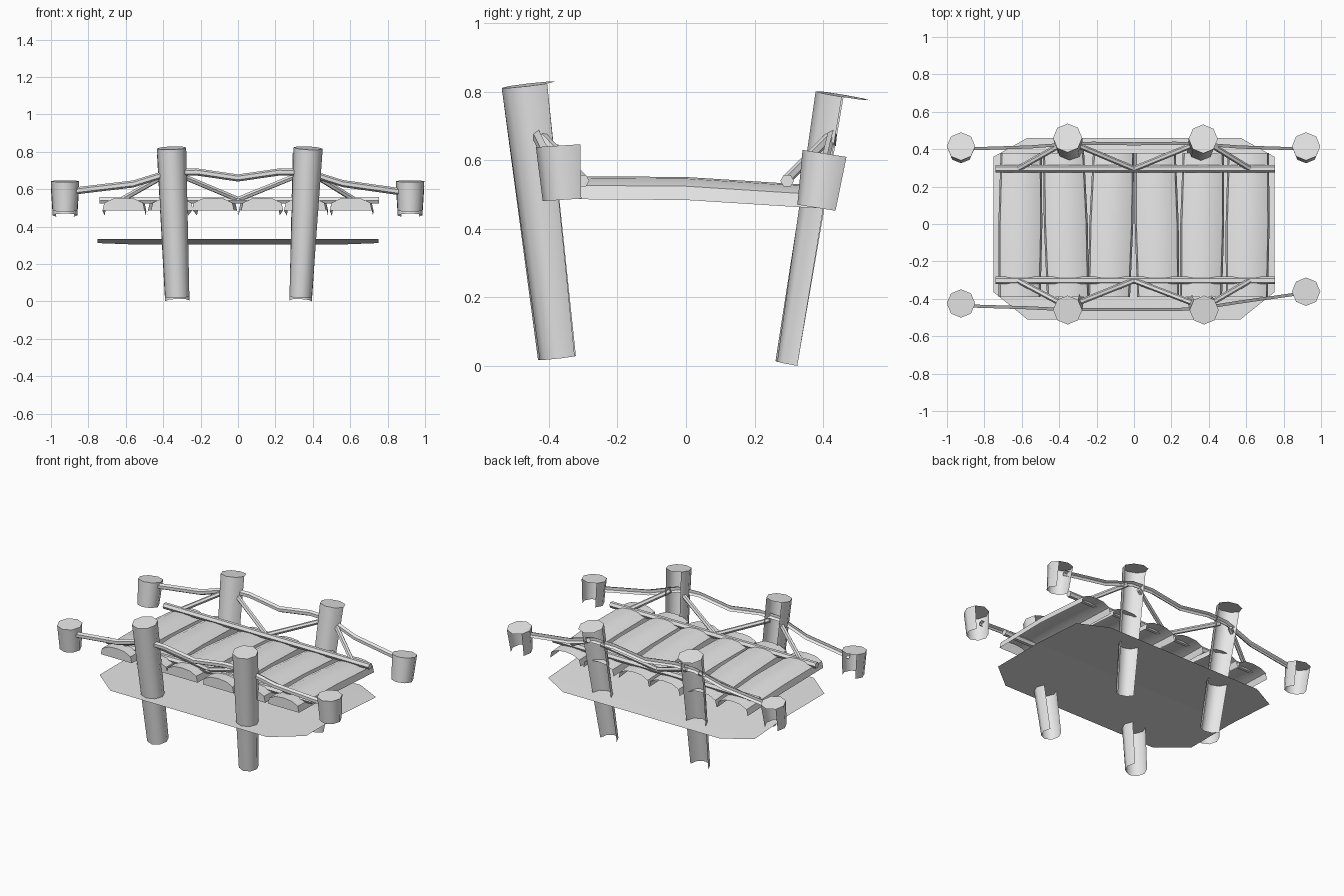
import bpy, bmesh, math
from mathutils import Vector

if "Cube" in bpy.data.objects:
    bpy.data.objects.remove(bpy.data.objects["Cube"])

COLOUR = (0.8, 0.8, 0.8, 1)
pale = bpy.data.materials.new("pale_grey")
pale.use_nodes = True
pale.diffuse_color = COLOUR
pale.node_tree.nodes["Principled BSDF"].inputs["Base Color"].default_value = COLOUR


def finish(name, bm, smooth=True):
    mesh = bpy.data.meshes.new(name)
    bm.to_mesh(mesh)
    bm.free()
    mesh.materials.append(pale)
    obj = bpy.data.objects.new(name, mesh)
    bpy.context.collection.objects.link(obj)
    if smooth:
        bpy.ops.object.select_all(action='DESELECT')
        obj.select_set(True)
        bpy.context.view_layer.objects.active = obj
        bpy.ops.object.shade_smooth_by_angle(angle=math.radians(50))
    return obj


def loft(bm, rings, closed=False):
    """Skin a list of point rings and return their vertices."""
    rows = [[bm.verts.new(p) for p in ring] for ring in rings]
    n = len(rows[0])
    for a, b in zip(rows, rows[1:]):
        for i in range(n if closed else n - 1):
            j = (i + 1) % n
            bm.faces.new((a[i], a[j], b[j], b[i]))
    return rows


def ring(centre, axis, radius, sides, first, last):
    """Corners first..last of a polygon across the axis; corner 0 is at +x."""
    u = (Vector((1, 0, 0)) - axis * axis.x).normalized()
    v = axis.cross(u)
    return [centre + radius * (u * math.cos(k * math.tau / sides) + v * math.sin(k * math.tau / sides))
            for k in range(first, last + 1)]


def post(name, bottom, top, r0, r1, first, last):
    """Tapered eight-sided stump, open at the back and below, with a full top."""
    bottom, top = Vector(bottom), Vector(top)
    axis = (top - bottom).normalized()
    bm = bmesh.new()
    loft(bm, [ring(bottom, axis, r0, 8, first, last), ring(top, axis, r1, 8, first, last)])
    bm.faces.new([bm.verts.new(p) for p in ring(top, axis, r1, 8, 0, 7)])
    finish(name, bm)


def rod(name, a, b, radius):
    a, b = Vector(a), Vector(b)
    axis = (b - a).normalized()
    u = axis.cross(Vector((0, 0, 1))).normalized()
    v = u.cross(axis)
    bm = bmesh.new()
    rows = loft(bm, [[p + radius * (u * math.cos(k * math.tau / 6) + v * math.sin(k * math.tau / 6))
                      for k in range(6)] for p in (a, b)], closed=True)
    for row in rows:
        bm.faces.new(row)
    bmesh.ops.recalc_face_normals(bm, faces=bm.faces)
    finish(name, bm)


def rope(name, path, radius=0.019):
    """Half-round rope, open towards the back."""
    bm = bmesh.new()
    loft(bm, [[Vector(p) + Vector((0, -radius * math.sin(t), radius * math.cos(t)))
               for t in (0, math.pi / 3, 2 * math.pi / 3, math.pi)] for p in path])
    bmesh.ops.reverse_faces(bm, faces=bm.faces)
    finish(name, bm)


# Tall leaning posts: front ones wrap further round than the back ones
post("front_right_post", (-0.325, -0.367, 0.025), (-0.355, -0.46, 0.82), 0.065, 0.078, 3, 9)
post("front_left_post", (0.335, -0.367, 0.025), (0.375, -0.46, 0.82), 0.06, 0.078, 3, 9)
post("back_right_post", (-0.325, 0.325, 0.003), (-0.355, 0.46, 0.788), 0.065, 0.078, 4, 8)
post("back_left_post", (0.335, 0.325, 0.003), (0.37, 0.455, 0.788), 0.06, 0.078, 4, 8)

# Short end stumps
for name, x, y, z, lean in (("front_right_stump", -0.925, -0.425, 0.485, -0.01),
                            ("front_left_stump", 0.92, -0.362, 0.485, -0.01),
                            ("back_right_stump", -0.925, 0.415, 0.46, 0.025),
                            ("back_left_stump", 0.92, 0.415, 0.46, 0.025)):
    post(name, (x, y - lean, z), (x, y, z + 0.158), 0.066, 0.076, 3, 9)

# Six half-log planks, bent at mid length
SECTION = ((-0.5, 0), (-0.46, 0.6), (-0.25, 0.93), (0, 1), (0.25, 0.93), (0.46, 0.6), (0.5, 0))
SKEW = (0.004, -0.012, 0.012, -0.008, 0.006, 0.004)
for i, skew in enumerate(SKEW):
    x = (i - 2.5) * 0.243
    rings = []
    for y, z, shift, width in ((-0.39, 0.487, -skew, 0.225), (0, 0.484, 0, 0.235), (0.38, 0.46, skew, 0.22)):
        rings.append([Vector((x + shift + s * width, y, z + h * 0.067)) for s, h in SECTION])
    bm = bmesh.new()
    rows = loft(bm, rings)
    bm.faces.new(list(reversed(rows[0])))
    bmesh.ops.recalc_face_normals(bm, faces=bm.faces)
    bm.faces.ensure_lookup_table()
    if bm.faces[2].normal.z < 0:
        bmesh.ops.reverse_faces(bm, faces=bm.faces)
    finish("plank_%d" % (i + 1), bm)

# Rails across the planks and braces up to the posts
for side, y in (("front", -0.302), ("back", 0.295)):
    rod(side + "_rail", (-0.74, y, 0.54), (0.755, y, 0.54), 0.02)
    out = math.copysign(0.425, y)
    for foot, head in ((-0.62, -0.39), (0, -0.31), (0, 0.32), (0.62, 0.41)):
        rod(side + "_brace", (foot, y, 0.545), (head, out, 0.675), 0.015)

# Handrail ropes strung from stump to stump
HEIGHTS = ((-0.88, 0.59), (-0.56, 0.628), (-0.36, 0.69), (-0.22, 0.692), (0, 0.66),
           (0.22, 0.692), (0.37, 0.69), (0.56, 0.63), (0.88, 0.585))
FRONT_Y = (-0.43, -0.44, -0.45, -0.45, -0.45, -0.45, -0.44, -0.41, -0.365)
BACK_Y = (0.41, 0.42, 0.435, 0.44, 0.437, 0.44, 0.435, 0.42, 0.41)
for name, ys in (("front_rope", FRONT_Y), ("back_rope", BACK_Y)):
    rope(name, [(x, y, z) for (x, z), y in zip(HEIGHTS, ys)])

# Thin sheet below, flat at the front and dropping to the back
bm = bmesh.new()
loft(bm, [[Vector((-w, y, z)), Vector((w, y, z))] for w, y, z in
          ((0.57, -0.51, 0.334), (0.75, -0.365, 0.334), (0.75, 0, 0.334),
           (0.75, 0.36, 0.312), (0.57, 0.46, 0.305))])
finish("lower_sheet", bm, smooth=False)
